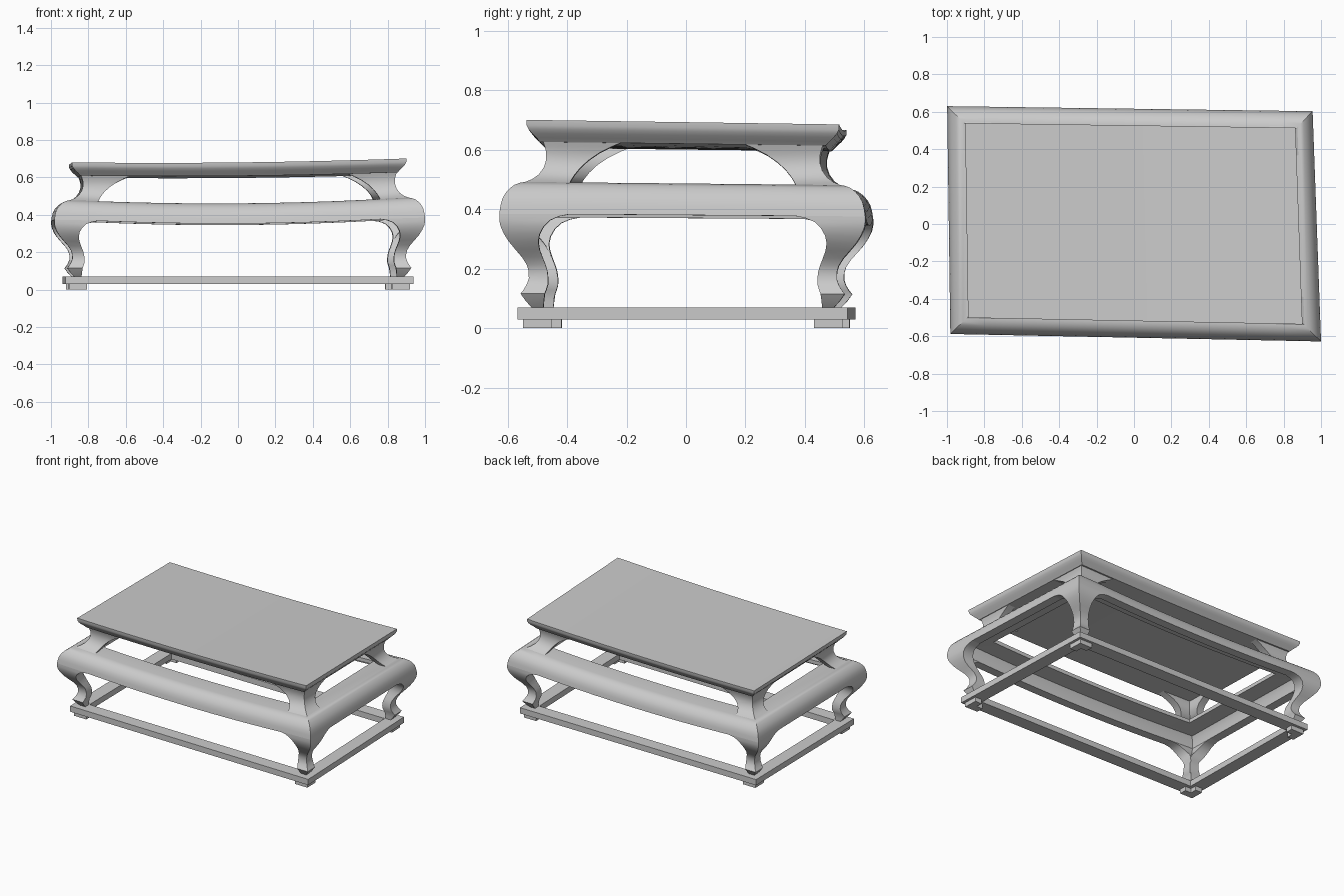
import bpy, bmesh
from mathutils import Vector

if "Cube" in bpy.data.objects:
    bpy.data.objects.remove(bpy.data.objects["Cube"])

HX, HY = 0.982, 0.613        # half size at the widest bulge
# hand-made unevenness: (dx, dy, dz at table-top height) for each plan corner
CORNERS = {(-1, -1): (0.0, 0.025, -0.003), (1, -1): (0.018, -0.015, 0.02),
           (1, 1): (-0.027, -0.01, 0.002), (-1, 1): (-0.017, 0.017, -0.018)}


def sag(z):
    pts = [(0.07, 0), (0.34, 0.027), (0.48, 0.024), (0.61, 0.011), (0.8, 0.01)]
    for (a, sa), (b, sb) in zip(pts, pts[1:]):
        if a <= z < b:
            return sa + (sb - sa) * (z - a) / (b - a)
    return 0


def warp(co):
    u, v = co.x / HX, co.y / HY
    d = Vector((0, 0, 0))
    for (sx, sy), c in CORNERS.items():
        d += Vector(c) * (1 + sx * u) * (1 + sy * v) / 4
    d.z = d.z * max(0, co.z - 0.07) / 0.61
    d.z -= sag(co.z) * max(0, 1 - (u / 0.9) ** 2)
    return co + d


def finish(name, bm):
    # cross cuts so long members can bend, then warp
    for i in range(-8, 9):
        bmesh.ops.bisect_plane(bm, geom=bm.verts[:] + bm.edges[:] + bm.faces[:],
                               plane_co=(i * 0.1 + 0.003, 0, 0), plane_no=(1, 0, 0))
    for v in bm.verts:
        v.co = warp(v.co)
    bmesh.ops.recalc_face_normals(bm, faces=bm.faces[:])
    me = bpy.data.meshes.new(name)
    bm.to_mesh(me)
    bm.free()
    ob = bpy.data.objects.new(name, me)
    bpy.context.collection.objects.link(ob)
    bpy.ops.object.select_all(action='DESELECT')
    ob.select_set(True)
    bpy.context.view_layer.objects.active = ob
    bpy.ops.object.shade_smooth_by_angle()


def loft(name, sections, closed=False):
    """Skin equal-length closed loops; cap the ends unless the loft is a ring."""
    bm = bmesh.new()
    rows = [[bm.verts.new(p) for p in s] for s in sections]
    n = len(rows[0])
    pairs = list(zip(rows, rows[1:])) + ([(rows[-1], rows[0])] if closed else [])
    for a, b in pairs:
        for i in range(n):
            j = (i + 1) % n
            bm.faces.new((a[i], a[j], b[j], b[i]))
    if not closed:
        bm.faces.new(rows[0])
        bm.faces.new(rows[-1])
    finish(name, bm)


def rect(hx, hy, d, z):
    return [(sx * (hx - d), sy * (hy - d), z)
            for sx, sy in ((-1, -1), (1, -1), (1, 1), (-1, 1))]


def corner_piece(name, rows, sx, sy, hx=HX, hy=HY):
    """Mitred L-section post; rows are (z, outer inset, end inset, thickness)."""
    secs = []
    for z, o, d, t in rows:
        t = min(t, (d - o) * 0.97)
        x, y = hx - o, hy - o
        loop = [(x, y), (hx - d, y), (hx - d, y - t), (x - t, y - t),
                (x - t, hy - d), (x, hy - d)]
        secs.append([(sx * a, sy * b, z) for a, b in loop])
    loft(name, secs)


# table top with undercut moulded edge
loft("table_top", [rect(0.887, 0.524, d, z) for d, z in
                   [(0, 0.683), (0.001, 0.665), (0.007, 0.653), (0.018, 0.64),
                    (0.033, 0.626), (0.045, 0.613)]])

# bulging apron with an inward top flange, mitred at the corners
apron = [(0.085, 0.480), (0.068, 0.477), (0.05, 0.470), (0.034, 0.458),
         (0.02, 0.442), (0.01, 0.424), (0.004, 0.402), (0, 0.375),
         (0.06, 0.375), (0.065, 0.42), (0.08, 0.45), (0.2, 0.455), (0.2, 0.480)]
loft("apron", list(zip(*[rect(HX, HY, d, z) for d, z in apron])), closed=True)

# base frame
frame = [(0, 0.07), (0, 0.03), (0.09, 0.03), (0.09, 0.07)]
loft("base_frame", list(zip(*[rect(0.922, 0.553, d, z) for d, z in frame])), closed=True)

# waist brackets, cabriole legs and base feet at each corner
waist = [(0.480, 0.085, 0.235, 0.05), (0.490, 0.108, 0.24, 0.05),
         (0.507, 0.13, 0.25, 0.05), (0.53, 0.146, 0.268, 0.05),
         (0.555, 0.154, 0.295, 0.05), (0.58, 0.154, 0.332, 0.05),
         (0.6, 0.149, 0.372, 0.05), (0.62, 0.142, 0.42, 0.05)]
leg = [(0.375, 0, 0.235, 0.06), (0.368, 0, 0.2, 0.065), (0.355, 0, 0.17, 0.07),
       (0.335, 0.004, 0.149, 0.075), (0.31, 0.015, 0.135, 0.08),
       (0.285, 0.031, 0.13, 0.085), (0.26, 0.052, 0.134, 0.09),
       (0.235, 0.074, 0.143, 0.1), (0.21, 0.09, 0.153, 0.1),
       (0.19, 0.096, 0.159, 0.1), (0.165, 0.097, 0.162, 0.1),
       (0.145, 0.09, 0.161, 0.1), (0.128, 0.08, 0.156, 0.11),
       (0.115, 0.07, 0.151, 0.11), (0.092, 0.086, 0.148, 0.1), (0.07, 0.106, 0.146, 0.1)]
foot = [(0.03, 0.018, 0.113, 0.05), (0, 0.018, 0.113, 0.05)]
for sy, row in ((-1, "front"), (1, "back")):
    for sx, side in ((-1, "left"), (1, "right")):
        tag = f"{row}_{side}"
        corner_piece(f"waist_bracket_{tag}", waist, sx, sy)
        corner_piece(f"leg_{tag}", leg, sx, sy)
        corner_piece(f"base_foot_{tag}", foot, sx, sy, 0.922, 0.553)
